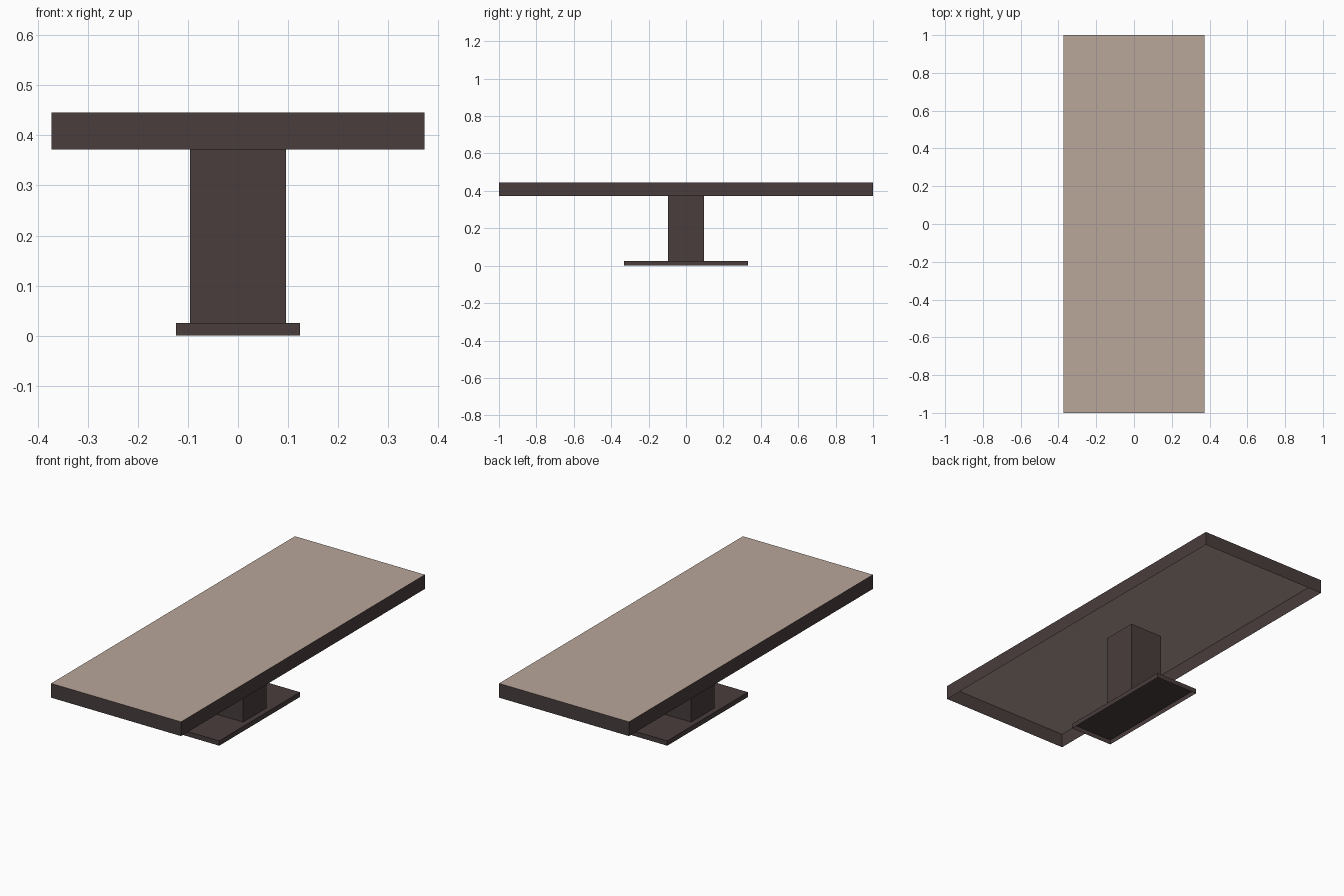
import bpy, bmesh

if "Cube" in bpy.data.objects:
    bpy.data.objects.remove(bpy.data.objects["Cube"])


def material(name, rgb):
    m = bpy.data.materials.new(name)
    m.diffuse_color = (*rgb, 1.0)
    m.use_nodes = True
    m.node_tree.nodes["Principled BSDF"].inputs["Base Color"].default_value = m.diffuse_color
    return m


TAN = material("tan_top", (0.49, 0.385, 0.325))
DARK = material("dark_wood", (0.066, 0.047, 0.046))


def open_box(name, hx, hy, z0, z1, top_mat=DARK):
    """Thin-walled box with an open underside; the top face may differ in colour."""
    bm = bmesh.new()
    bmesh.ops.create_cube(bm, size=2)
    for v in bm.verts:
        v.co = (v.co.x * hx, v.co.y * hy, z1 if v.co.z > 0 else z0)
    bm.normal_update()
    for f in bm.faces:
        f.material_index = 1 if f.normal.z > 0.5 else 0
    bottom = [f for f in bm.faces if f.normal.z < -0.5]
    bmesh.ops.delete(bm, geom=bottom, context='FACES_ONLY')
    me = bpy.data.meshes.new(name)
    bm.to_mesh(me)
    bm.free()
    me.materials.append(DARK)
    me.materials.append(top_mat)
    ob = bpy.data.objects.new(name, me)
    bpy.context.collection.objects.link(ob)
    return ob


# Table top: tan surface with a dark skirt, hollow beneath
open_box("table_top", 0.373, 1.0, 0.372, 0.446, TAN)
# Central column, ending inside the hollow top
open_box("column", 0.096, 0.095, 0.025, 0.422)
# Foot plate
open_box("foot_plate", 0.124, 0.331, 0.0, 0.025)
